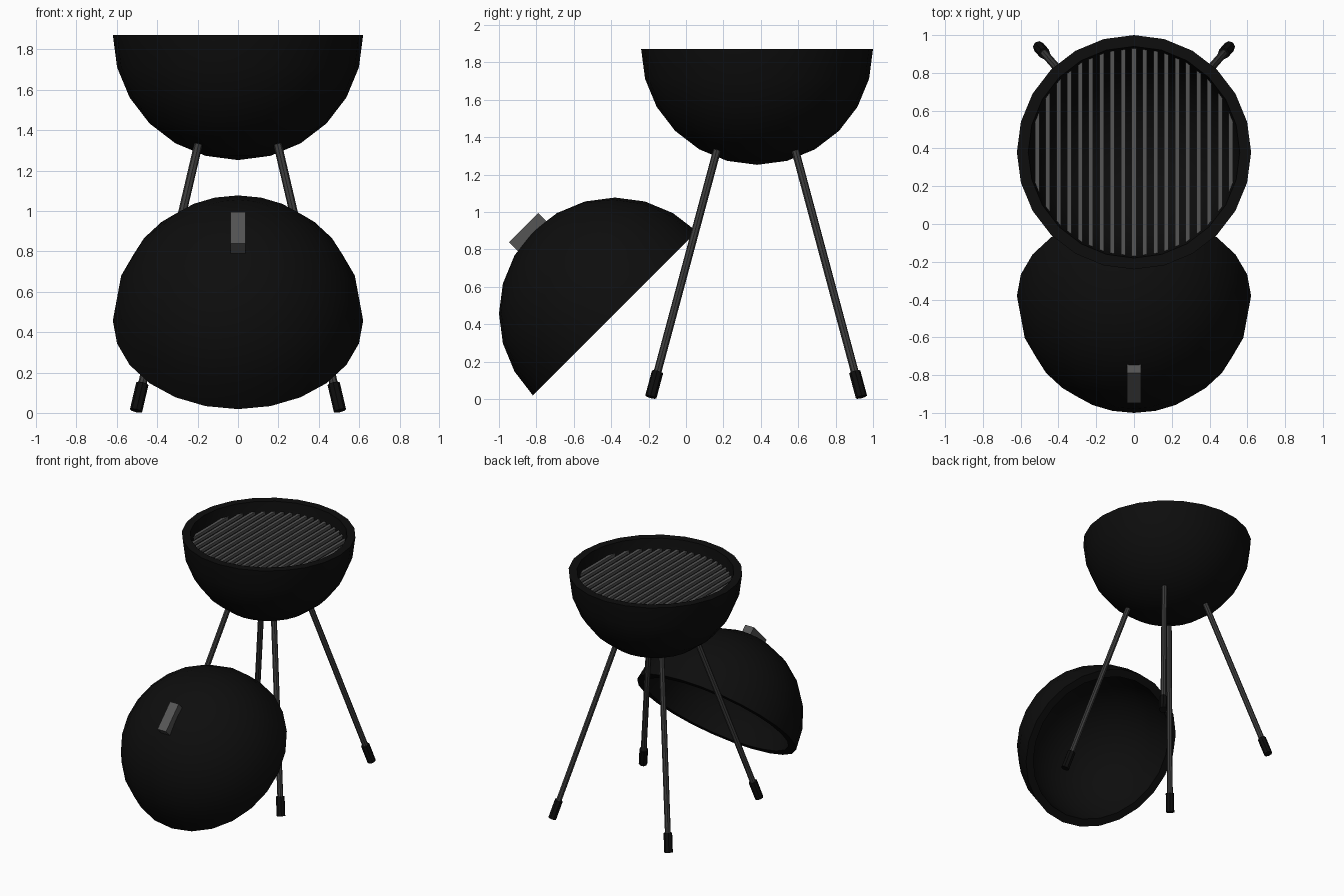
import bpy, bmesh, math
from mathutils import Vector, Matrix

if "Cube" in bpy.data.objects:
    bpy.data.objects.remove(bpy.data.objects["Cube"])

R, R_IN, SEGS = 0.62, 0.56, 24
BOWL = Vector((0, 0.38, 1.872))
LID = Vector((0, -0.38, 0.457))


def material(name, value):
    m = bpy.data.materials.new(name)
    m.diffuse_color = (value, value, value, 1)
    m.use_nodes = True
    m.node_tree.nodes["Principled BSDF"].inputs["Base Color"].default_value = m.diffuse_color
    return m


ENAMEL = material("black_enamel", 0.004)
STEEL = material("dark_steel", 0.045)
BAR = material("grey_metal", 0.09)


def finish(bm, name, mat, smooth=False):
    bmesh.ops.recalc_face_normals(bm, faces=bm.faces)
    me = bpy.data.meshes.new(name)
    bm.to_mesh(me)
    bm.free()
    me.materials.append(mat)
    ob = bpy.data.objects.new(name, me)
    bpy.context.collection.objects.link(ob)
    if smooth:
        bpy.ops.object.select_all(action='DESELECT')
        ob.select_set(True)
        bpy.context.view_layer.objects.active = ob
        bpy.ops.object.shade_smooth_by_angle(angle=math.radians(35))
    return ob


def dome(name, centre, tilt):
    """Thick hemispherical shell: an outer and inner arc spun about z."""
    bm = bmesh.new()
    steps = [math.radians(15 * i) for i in range(7)]
    profile = [(R * math.cos(a), R * math.sin(a)) for a in reversed(steps)]
    profile += [(R_IN * math.cos(a), R_IN * math.sin(a)) for a in steps]
    verts = [bm.verts.new((x, 0, z)) for x, z in profile]
    edges = [bm.edges.new(pair) for pair in zip(verts, verts[1:])]
    bmesh.ops.spin(bm, geom=verts + edges, cent=(0, 0, 0), axis=(0, 0, 1),
                   angle=math.tau, steps=SEGS, use_duplicate=False)
    bmesh.ops.remove_doubles(bm, verts=bm.verts, dist=1e-4)
    bm.transform(Matrix.Translation(centre) @ Matrix.Rotation(tilt, 4, 'X'))
    return finish(bm, name, ENAMEL, smooth=True)


def rod(name, a, b, radius, mat):
    bm = bmesh.new()
    d = b - a
    m = Matrix.Translation((a + b) / 2) @ d.to_track_quat('Z', 'Y').to_matrix().to_4x4()
    bmesh.ops.create_cone(bm, cap_ends=True, segments=8, radius1=radius,
                          radius2=radius, depth=d.length, matrix=m)
    return finish(bm, name, mat)


def add_box(bm, size, matrix):
    bmesh.ops.create_cube(bm, size=1, matrix=matrix @ Matrix.Diagonal((*size, 1)))


# Fire bowl and the lid leaning against the legs
dome("bowl", BOWL, math.pi)
dome("lid", LID, math.radians(45))

# Lid handle block
bm = bmesh.new()
add_box(bm, (0.075, 0.222, 0.08),
        Matrix.Translation(LID) @ Matrix.Rotation(math.radians(45), 4, 'X')
        @ Matrix.Translation((0, -0.02, 0.63)))
finish(bm, "lid_handle", BAR)

# Cooking grate: parallel bars trimmed to the bowl's round opening
bm = bmesh.new()
for i in range(-9, 10):
    x = i * 0.057
    length = 2 * math.sqrt(0.557 ** 2 - x * x)
    add_box(bm, (0.024, length, 0.024), Matrix.Translation((x, BOWL.y, 1.785)))
finish(bm, "cooking_grate", BAR)

# Four splayed legs with foot caps
for sx, side in ((-1, "left"), (1, "right")):
    for sy, end in ((-1, "front"), (1, "back")):
        top = Vector((sx * 0.193, 0.375 + sy * 0.205, 1.345))
        foot = Vector((sx * 0.505, 0.375 + sy * 0.563, 0.011))
        cap_top = foot.lerp(top, 0.1)
        rod(f"{end}_{side}_leg", foot.lerp(top, 0.03), top, 0.021, STEEL)
        rod(f"{end}_{side}_foot", foot, cap_top, 0.031, ENAMEL)
